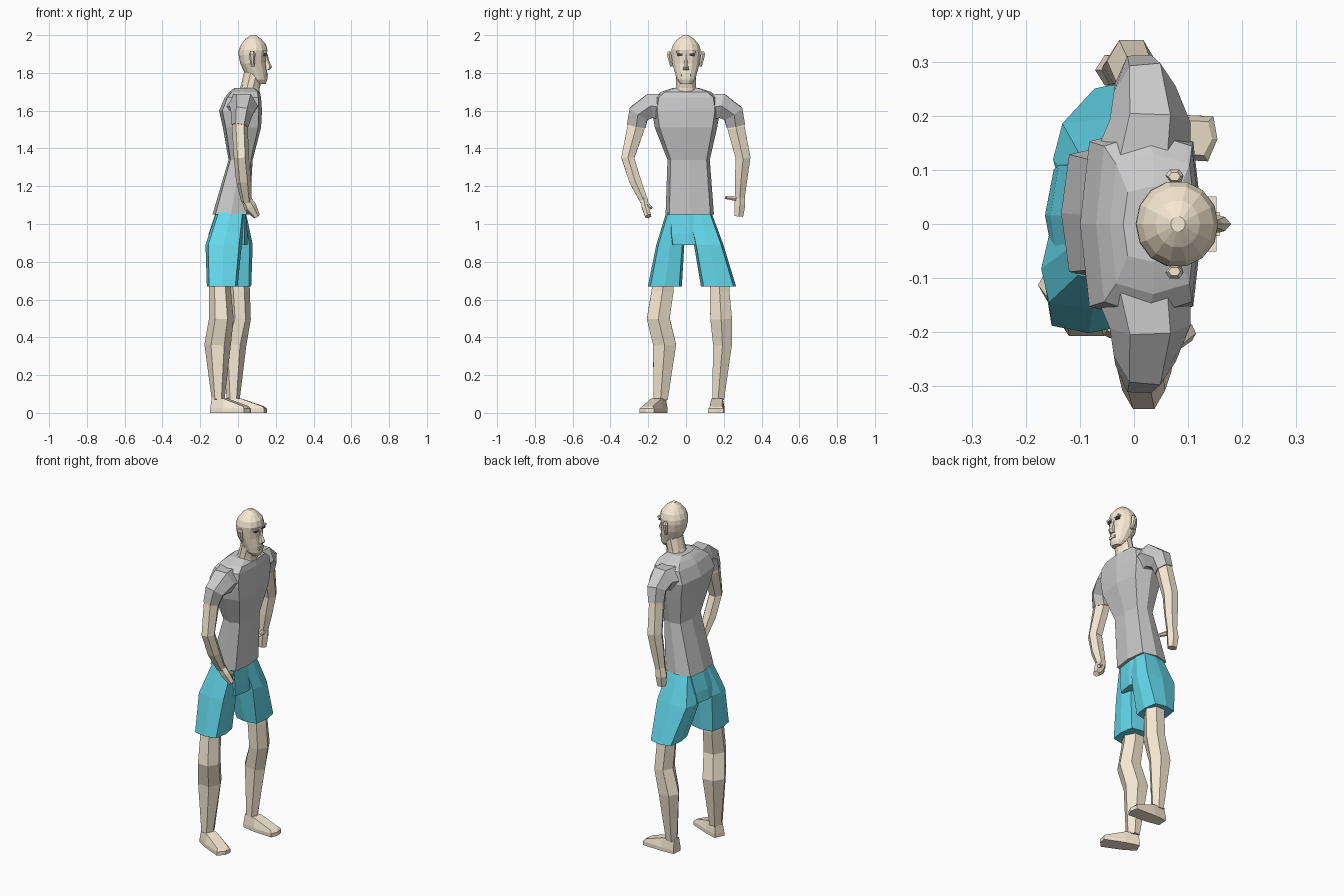
import bpy, bmesh
from math import sin, cos, pi
from mathutils import Vector


def paint(name, rgb):
    m = bpy.data.materials.new(name)
    m.diffuse_color = (*rgb, 1)
    return m


SKIN = paint("skin", (0.93, 0.82, 0.65))
BLUE = paint("blue cloth", (0.13, 0.70, 0.85))
DARK = paint("dark", (0.05, 0.05, 0.06))


def section(n, boxy=False):
    """Unit outline; boxy pushes the odd points out towards the corners."""
    return [(cos(2 * pi * k / n) * (1.2 if boxy and k % 2 else 1),
             sin(2 * pi * k / n) * (1.2 if boxy and k % 2 else 1)) for k in range(n)]


def skin_rings(name, rings, mat):
    """Bridge a list of point rings into a closed flat-shaded mesh."""
    bm = bmesh.new()
    vs = [[bm.verts.new(p) for p in r] for r in rings]
    n = len(vs[0])
    for a, b in zip(vs, vs[1:]):
        for k in range(n):
            bm.faces.new((a[k], a[(k + 1) % n], b[(k + 1) % n], b[k]))
    bm.faces.new(vs[0][::-1])
    bm.faces.new(vs[-1])
    bmesh.ops.recalc_face_normals(bm, faces=bm.faces)
    me = bpy.data.meshes.new(name)
    bm.to_mesh(me)
    bm.free()
    ob = bpy.data.objects.new(name, me)
    bpy.context.collection.objects.link(ob)
    if mat:
        me.materials.append(mat)
    return ob


def loft(name, rows, mat, n=8, boxy=True):
    """Horizontal rings: z, back x, front x, centre y, half width y."""
    rings = [[((a + b) / 2 + (b - a) / 2 * u, cy + ry * v, z) for u, v in section(n, boxy)]
             for z, a, b, cy, ry in rows]
    return skin_rings(name, rings, mat)


def limb(name, rows, mat, n=6):
    """Rings square to a path: x, y, z, radius along x, radius sideways."""
    pts = [Vector(r[:3]) for r in rows]
    rings = []
    for i, r in enumerate(rows):
        t = (pts[min(i + 1, len(pts) - 1)] - pts[max(i - 1, 0)]).normalized()
        u = Vector((1, 0, 0))
        u = (u - t * u.dot(t)).normalized()
        w = t.cross(u)
        rings.append([pts[i] + u * r[3] * a + w * r[4] * b for a, b in section(n)])
    return skin_rings(name, rings, mat)


def block(name, loc, size, mat):
    x, y, z = loc
    a, b, c = (s / 2 for s in size)
    q = [(-a, -b), (a, -b), (a, b), (-a, b)]
    return skin_rings(name, [[(x + i, y + j, z + k) for i, j in q] for k in (-c, c)], mat)


def foot(name, heel, turn):
    """Wedge sole with a raised ankle end, turned about the heel."""
    outline = [(0, -.03), (0.08, -.042), (.2, -.042), (.215, 0), (.205, .042), (.08, .04), (0, .03)]
    heights = [.08, .075, .035, .03, .035, .075, .08]
    place = lambda x, y, z: (heel[0] + x * cos(turn) - y * sin(turn),
                             heel[1] + x * sin(turn) + y * cos(turn), z)
    bottom = [place(x, y, 0) for x, y in outline]
    mid = [place(x, y, .022) for x, y in outline]
    top = [place(x * .93 + .005, y * .75, h) for (x, y), h in zip(outline, heights)]
    return skin_rings(name, [bottom, mid, top], SKIN)


# Shirt body
loft("shirt_body", [
    (1.05, -.135, .06, .02, .128), (1.34, -.05, .078, .014, .112),
    (1.51, -.08, .122, 0, .165), (1.60, -.10, .127, 0, .18),
    (1.67, -.07, .122, 0, .17), (1.70, -.045, .115, 0, .13), (1.72, -.02, .09, 0, .07)], None)

# Sleeves
for side, s in (("right", -1), ("left", 1)):
    limb(side + "_sleeve", [
        (.015, s * .11, 1.615, .09, .085), (.03, s * .19, 1.625, .075, .075),
        (.02, s * .25, 1.585, .058, .064), (.01, s * .263, 1.52, .045, .058)], None)

# Arms, hands and thumbs
limb("right_arm", [(.01, -.258, 1.56, .036, .05), (.01, -.265, 1.51, .042, .053),
                   (.018, -.308, 1.35, .04, .04), (.03, -.27, 1.23, .04, .036),
                   (.045, -.222, 1.12, .028, .024)], SKIN)
limb("right_hand", [(.045, -.222, 1.13, .027, .022), (.065, -.215, 1.09, .034, .022),
                    (.1, -.2, 1.04, .018, .018)], SKIN)
limb("right_thumb", [(.06, -.21, 1.11, .015, .012), (.095, -.185, 1.085, .01, .008)], SKIN)
limb("left_arm", [(.01, .258, 1.56, .036, .05), (.008, .265, 1.51, .042, .053),
                  (-.005, .302, 1.35, .045, .045), (-.018, .292, 1.24, .04, .038),
                  (-.03, .285, 1.14, .03, .03)], SKIN)
limb("left_hand", [(-.03, .285, 1.15, .03, .03), (-.036, .285, 1.1, .036, .033),
                   (-.036, .28, 1.04, .028, .026)], SKIN)
limb("left_thumb", [(-.02, .262, 1.135, .016, .014), (-.005, .21, 1.14, .012, .009)], SKIN)

# Shorts: seat and two open legs
loft("shorts_seat", [(.89, -.165, .05, .016, .1), (.95, -.155, .05, .016, .11),
                     (1.07, -.115, .04, .015, .112)], BLUE)
loft("shorts_right_leg", [(.67, -.165, -.002, -.112, .09), (.89, -.172, .02, -.083, .074),
                          (1.06, -.115, .035, -.04, .065)], BLUE)
loft("shorts_left_leg", [(.67, -.085, .07, .172, .093), (.89, -.15, .078, .12, .078),
                         (1.06, -.11, .042, .07, .065)], BLUE)

# Legs
limb("right_leg", [(-.095, -.117, .72, .06, .062), (-.095, -.125, .64, .058, .067),
                   (-.088, -.147, .5, .065, .07), (-.108, -.113, .36, .07, .07),
                   (-.105, -.135, .07, .034, .044)], SKIN)
limb("left_leg", [(.0, .178, .72, .06, .058), (.005, .178, .64, .058, .06),
                  (.012, .186, .5, .056, .066), (-.022, .193, .36, .066, .057),
                  (-.025, .17, .07, .034, .036)], SKIN)
foot("right_foot", (-.135, -.125), -.42)
foot("left_foot", (-.06, .17), -.06)

# Neck and head
limb("neck", [(.055, 0, 1.67, .06, .062), (.066, 0, 1.73, .05, .056), (.085, 0, 1.81, .05, .055)], SKIN, 10)
loft("head", [
    (1.742, .095, .147, 0, .03), (1.765, .062, .155, 0, .05), (1.80, .035, .155, 0, .06),
    (1.85, .012, .148, 0, .074), (1.895, .003, .151, 0, .08), (1.92, .004, .156, 0, .08),
    (1.95, .016, .148, 0, .07), (1.98, .04, .122, 0, .044), (2.0, .068, .095, 0, .014)],
    SKIN, 14, False)

# Face
loft("nose", [(1.815, .14, .165, 0, .018), (1.83, .135, .18, 0, .015),
              (1.86, .135, .166, 0, .01), (1.90, .135, .157, 0, .008)], SKIN, 6, False)
block("lips", (.148, 0, 1.788), (.02, .045, .014), SKIN)
for side, s in (("right", -1), ("left", 1)):
    block(side + "_eye", (.141, s * .032, 1.896), (.018, .026, .012), DARK)
    block(side + "_brow", (.143, s * .033, 1.91), (.02, .036, .01), SKIN)
    loft(side + "_ear", [(1.835, .07, .088, s * .077, .008), (1.87, .062, .09, s * .085, .011),
                         (1.90, .058, .092, s * .09, .013), (1.912, .064, .086, s * .088, .009)],
         SKIN, 6, False)
